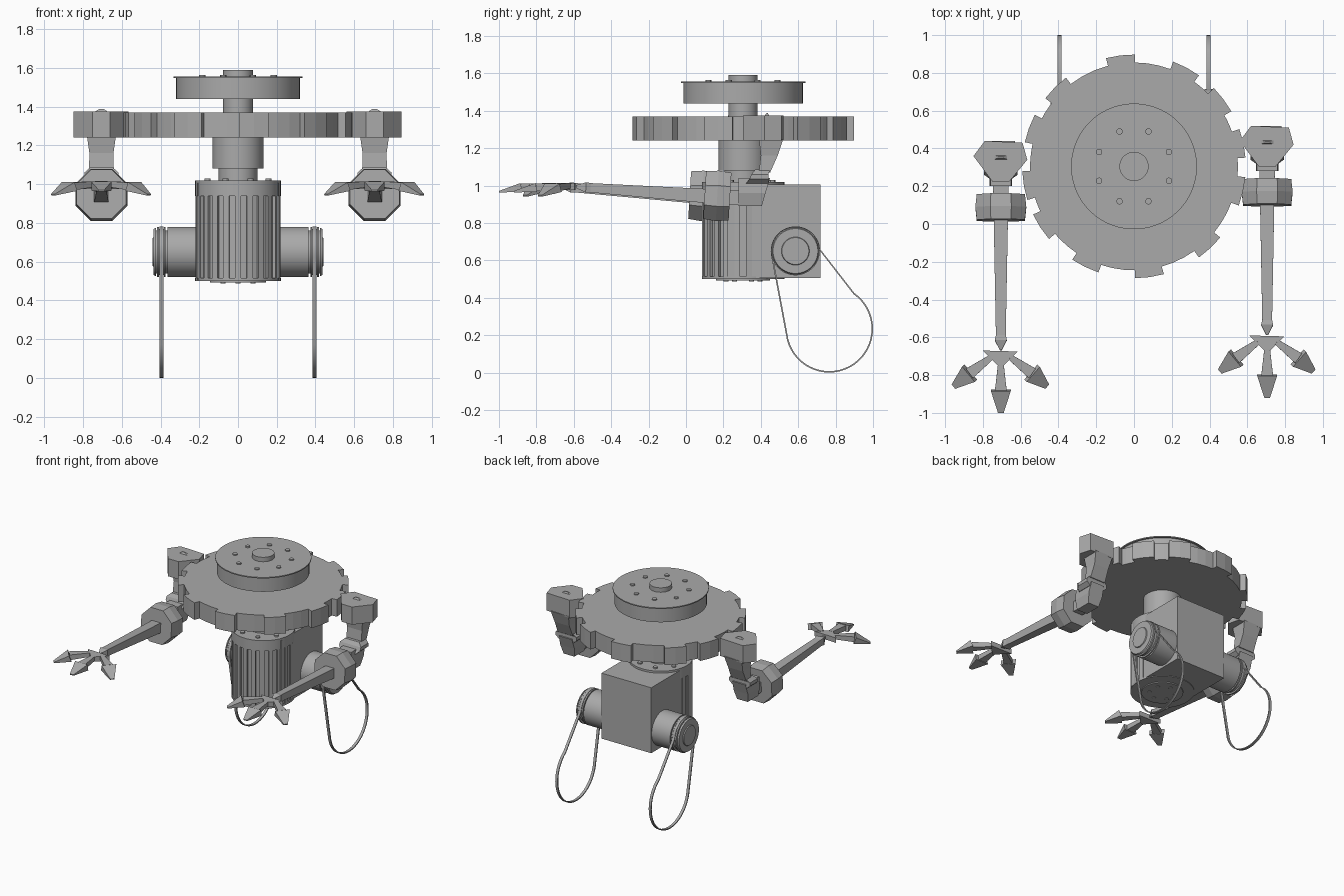
import bpy, bmesh
from math import pi, sin, cos, radians
from mathutils import Vector, Matrix

if "Cube" in bpy.data.objects:
    bpy.data.objects.remove(bpy.data.objects["Cube"], do_unlink=True)

grey = bpy.data.materials.new("plain grey")
grey.use_nodes = True
grey.diffuse_color = (0.4, 0.4, 0.4, 1)
grey.node_tree.nodes["Principled BSDF"].inputs["Base Color"].default_value = (0.4, 0.4, 0.4, 1)

CY = 0.305  # depth of the main vertical axis


def loft(name, rings, smooth=False, closed=False, matrix=None):
    """Skin a list of point rings, capping the ends unless closed."""
    bm = bmesh.new()
    loops = [[bm.verts.new(p) for p in r] for r in rings]
    n = len(loops[0])
    pairs = list(zip(loops, loops[1:]))
    if closed:
        pairs.append((loops[-1], loops[0]))
    else:
        bm.faces.new(loops[0])
        bm.faces.new(loops[-1])
    for a, b in pairs:
        for i in range(n):
            j = (i + 1) % n
            bm.faces.new((a[i], a[j], b[j], b[i]))
    if matrix:
        bm.transform(matrix)
    bmesh.ops.recalc_face_normals(bm, faces=bm.faces)
    mesh = bpy.data.meshes.new(name)
    bm.to_mesh(mesh)
    bm.free()
    mesh.materials.append(grey)
    ob = bpy.data.objects.new(name, mesh)
    bpy.context.collection.objects.link(ob)
    if smooth:
        bpy.ops.object.select_all(action='DESELECT')
        ob.select_set(True)
        bpy.context.view_layer.objects.active = ob
        bpy.ops.object.shade_smooth_by_angle(angle=radians(30))
    return ob


def lathe(name, profile, n=48, matrix=None, smooth=True):
    """Revolve (radius, height) pairs about z."""
    rings = [[(r * cos(2 * pi * (i + .5) / n), r * sin(2 * pi * (i + .5) / n), h)
              for i in range(n)] for r, h in profile]
    return loft(name, rings, smooth, matrix=matrix)


def prism(name, outline, z0, z1, matrix=None):
    return loft(name, [[(x, y, z) for x, y in outline] for z in (z0, z1)], matrix=matrix)


def rect(x, y0, y1, z):
    return [(-x, y0, z), (x, y0, z), (x, y1, z), (-x, y1, z)]


def link(name, stations, matrix):
    """Four-sided bar through (point, width, height) stations."""
    pts = [Vector(s[0]) for s in stations]
    d = (pts[-1] - pts[0]).normalized()
    side = d.cross(Vector((0, 0, 1))).normalized()
    up = side.cross(d)
    rings = [[p + side * w / 2 * a + up * h / 2 * b
              for a, b in ((-1, -1), (1, -1), (1, 1), (-1, 1))]
             for p, (_, w, h) in zip(pts, stations)]
    return loft(name, rings, matrix=matrix)


def bolts(name, radius, size, z0, z1, count=8):
    for k in range(count):
        a = 2 * pi * (k + .5) / count
        lathe(f"{name}_{k}", [(size, z0), (size, z1)], 12,
              Matrix.Translation((radius * cos(a), CY + radius * sin(a), 0)))


# Turned parts on the main axis
axis = Matrix.Translation((0, CY, 0))
lathe("neck", [(.10, 1.01), (.10, 1.08), (.132, 1.08), (.132, 1.25)], matrix=axis)
lathe("top_shaft", [(.077, 1.36), (.077, 1.59)], matrix=axis)
lathe("top_drum", [(.32, 1.44), (.32, 1.548), (.333, 1.548), (.333, 1.556)], 64, axis)
bolts("drum_bolt", .2, .017, 1.55, 1.564)

# Toothed ring with unevenly spaced teeth
teeth = sorted(a % 360 for a in (97, 62, 37, 12, -13, -47, -82, -116, -147, 190, 160, 135))
outline = []
for i, a in enumerate(teeth):
    gap = (teeth[(i + 1) % len(teeth)] - a) % 360
    steps = [(-7.5, .55), (-7.5, .592), (0, .592), (7.5, .592), (7.5, .55)]
    steps += [(7.5 + (gap - 15) * t / 3, .55) for t in (1, 2)]
    outline += [(r * cos(radians(a + o)), CY + r * sin(radians(a + o))) for o, r in steps]
prism("toothed_ring", outline, 1.24, 1.37)

# Body: square back, fluted round front, capped band
prism("body_block", [(-.21, .22), (.21, .22), (.21, .72), (-.21, .72)], .505, 1.005)
flutes = []
for k in range(22):
    for o, r in ((0, .22), (.5, .22), (.5, .203), (1, .203)):
        a = 2 * pi * (k + o + .25) / 22
        flutes.append((r * cos(a), CY + r * sin(a)))
prism("fluted_front", flutes, .505, .94)
lathe("body_band", [(.221, .94), (.221, 1.02)], 64, axis)
lathe("body_base_rim", [(.221, .50), (.221, .515)], 64, axis)
lathe("base_plate", [(.145, .492), (.145, .505)], matrix=axis)
bolts("cap_bolt", .17, .016, 1.015, 1.03)
bolts("base_bolt", .09, .014, .488, .495, 6)

# Side pulleys and hanging belts
for side, s in (("left", 1), ("right", -1)):
    turn = Matrix.Translation((0, .585, .65)) @ Matrix.Rotation(s * pi / 2, 4, 'Y')
    lathe(f"{side}_pulley",
          [(.13, .2), (.13, .365), (.11, .365), (.11, .373), (.13, .373), (.13, .383),
           (.118, .383), (.118, .407), (.13, .407), (.13, .418), (.112, .418), (.112, .424),
           (.125, .424), (.12, .435), (.075, .435), (.072, .442)], 48, turn)
    path = []
    for cy, cz, r, a0, a1, n in ((.585, .65, .128, 190, 5, 20), (.766, .234, .23, 55, -165, 32)):
        for i in range(n + 1):
            a = radians(a0 + (a1 - a0) * i / n)
            path.append((cy, cz, r, a))
    rings = [[(s * x, cy + (r + t) * cos(a), cz + (r + t) * sin(a))
              for x, t in ((.385, -.004), (.405, -.004), (.405, .004), (.385, .004))]
             for cy, cz, r, a in path]
    loft(f"{side}_belt", rings, True, closed=True)

# Arms: the same arm placed twice
shoulder = [(-.145, .36), (-.085, .44), (.115, .43), (.14, .34), (.045, .225), (-.045, .225)]
for side, place in (("right", (-.705, 0, 0)), ("left", (.705, .08, 0))):
    m = Matrix.Translation(place)
    prism(f"{side}_shoulder", shoulder, 1.24, 1.375, m)
    loft(f"{side}_shoulder_fin", [rect(.04, .34, .365, 1.37), rect(.012, .35, .358, 1.388)], matrix=m)
    loft(f"{side}_upper_arm", [rect(.075, .31, .44, 1.25), rect(.062, .32, .41, 1.16),
                               rect(.064, .31, .37, 1.07)], matrix=m)
    loft(f"{side}_elbow_cuff", [rect(.06, .29, .37, 1.085), rect(.088, .27, .36, 1.06),
                                rect(.088, .26, .36, 1.035), rect(.06, .24, .36, 1.01)], matrix=m)
    loft(f"{side}_elbow", [rect(.055, .2, .37, 1.04), rect(.06, .2, .345, .96),
                           rect(.045, .2, .325, .89)], matrix=m)
    tilt = Matrix.Translation((0, .0875, .945)) @ Matrix.Rotation(pi / 2 - .06, 4, 'X')
    lathe(f"{side}_forearm_collar", [(.138, -.068), (.146, 0), (.138, .068)], 8, m @ tilt, False)
    link(f"{side}_forearm", [((0, .3, .93), .085, .08), ((0, .02, .945), .075, .075),
                             ((0, -.59, .988), .052, .05), ((0, -.615, .99), .064, .055),
                             ((0, -.668, .995), .01, .015)], m)
    prism(f"{side}_palm", [(-.095, -.67), (.09, -.675), (0, -.765)], .975, 1.012, m)
    # Arrow-tipped fingers
    for name, root, knuckle, tip in (
            ("middle", (0, -.74, .998), (0, -.88, .99), (0, -1, .967)),
            ("outer", (-.05, -.705, 1), (-.165, -.79, .988), (-.25, -.86, .945)),
            ("inner", (.05, -.705, 1), (.165, -.79, .988), (.245, -.86, .945))):
        link(f"{side}_{name}_finger", [(root, .03, .03), (knuckle, .062, .04)], m)
        link(f"{side}_{name}_fingertip", [(knuckle, .105, .048), (tip, .03, .008)], m)
